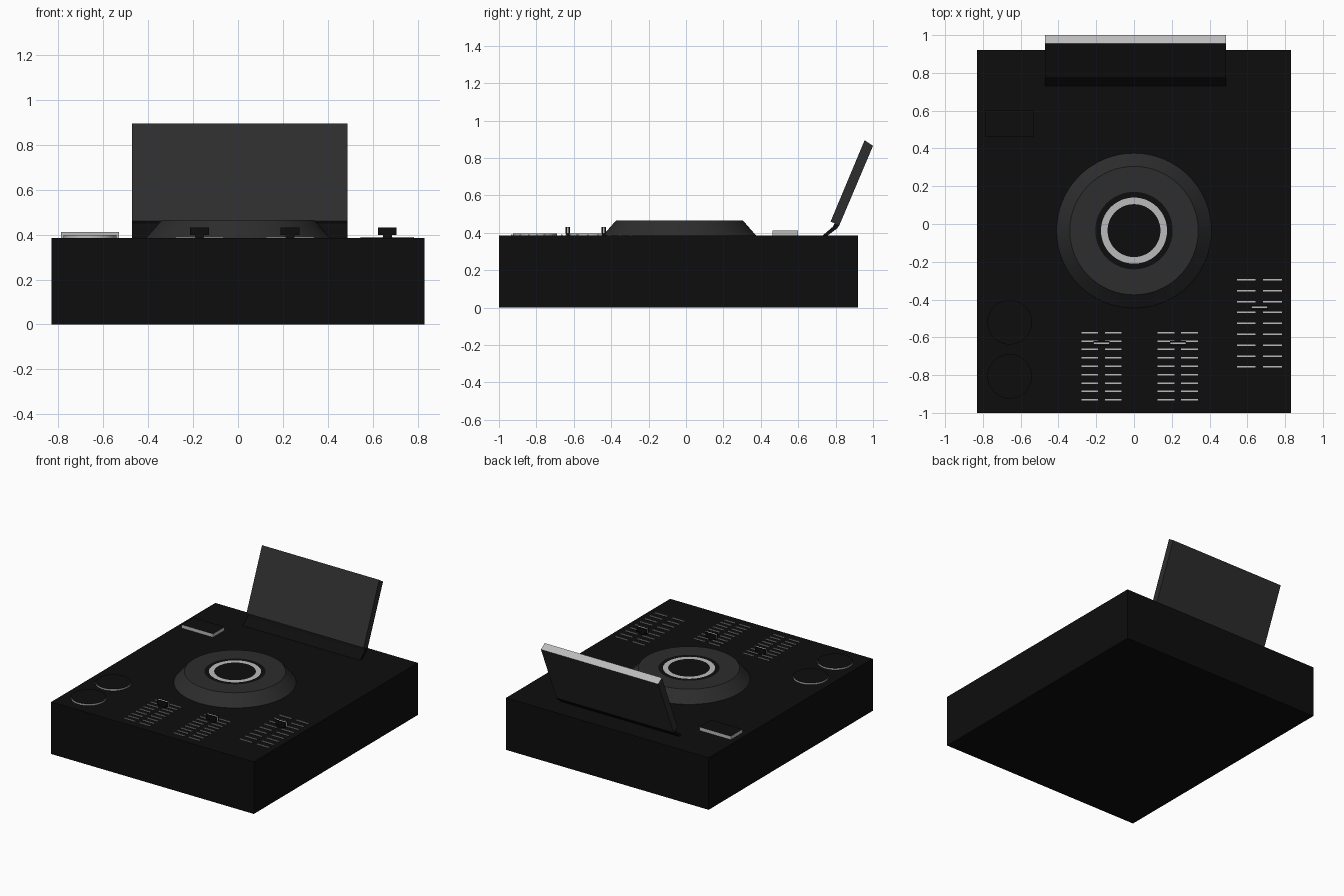
import bpy, bmesh, math

if "Cube" in bpy.data.objects:
    bpy.data.objects.remove(bpy.data.objects["Cube"])


def material(name, v):
    m = bpy.data.materials.new(name)
    m.diffuse_color = (v, v, v, 1)
    m.use_nodes = True
    m.node_tree.nodes["Principled BSDF"].inputs["Base Color"].default_value = m.diffuse_color
    return m


BLACK = material("black_plastic", 0.004)
GREY = material("dark_grey", 0.026)
LIGHT = material("light_trim", 0.5)
TOP = 0.385  # height of the deck surface


def finish(name, bm, mats, smooth=False):
    bmesh.ops.recalc_face_normals(bm, faces=bm.faces)
    me = bpy.data.meshes.new(name)
    bm.to_mesh(me)
    bm.free()
    for m in mats:
        me.materials.append(m)
    ob = bpy.data.objects.new(name, me)
    bpy.context.collection.objects.link(ob)
    if smooth:
        bpy.ops.object.select_all(action='DESELECT')
        ob.select_set(True)
        bpy.context.view_layer.objects.active = ob
        bpy.ops.object.shade_smooth_by_angle(angle=math.radians(30))
    return ob


def add_box(bm, x0, x1, y0, y1, z0, z1, mat=0):
    vs = bmesh.ops.create_cube(bm, size=1)["verts"]
    for v in vs:
        v.co = (x0 + (v.co.x + 0.5) * (x1 - x0),
                y0 + (v.co.y + 0.5) * (y1 - y0),
                z0 + (v.co.z + 0.5) * (z1 - z0))
    for f in {f for v in vs for f in v.link_faces}:
        f.material_index = mat


def box(name, dims, mats):
    bm = bmesh.new()
    add_box(bm, *dims)
    return finish(name, bm, mats)


def lathe(name, cx, cy, profile, mats, band_mats, seg=64):
    """Revolve (radius, z) points; radius 0 closes the end. band_mats per band."""
    bm = bmesh.new()
    rings = []
    for r, z in profile:
        n = 1 if r == 0 else seg
        rings.append([bm.verts.new((cx + r * math.cos(2 * math.pi * i / seg),
                                    cy + r * math.sin(2 * math.pi * i / seg), z))
                      for i in range(n)])
    for a, b, m in zip(rings, rings[1:], band_mats):
        for i in range(seg):
            j = (i + 1) % seg
            quad = [a[i % len(a)], a[j % len(a)], b[j % len(b)], b[i % len(b)]]
            bm.faces.new(list(dict.fromkeys(quad))).material_index = m
    return finish(name, bm, mats, True)


def extrude_x(name, pts, x0, x1, mats, edge_mats):
    """Extrude a (y, z) outline along x; edge_mats gives a slot per outline edge."""
    bm = bmesh.new()
    a = [bm.verts.new((x0, y, z)) for y, z in pts]
    b = [bm.verts.new((x1, y, z)) for y, z in pts]
    bm.faces.new(a)
    bm.faces.new(b[::-1])
    for i, m in enumerate(edge_mats):
        j = (i + 1) % len(pts)
        bm.faces.new((a[i], a[j], b[j], b[i])).material_index = m
    return finish(name, bm, mats)


# Main case
box("case", (-0.83, 0.83, -1.0, 0.92, 0, TOP), [BLACK])

# Jog wheel with sloped rim, dark well and light ring
lathe("jog_wheel", 0, -0.035,
      [(0.41, TOP), (0.34, 0.465), (0.205, 0.465), (0.175, 0.465),
       (0.14, 0.465), (0, 0.465)],
      [GREY, BLACK, LIGHT], [0, 0, 1, 2, 1])

# Tilted screen with a light top edge, and its hinge
extrude_x("screen", [(0.773, 0.46), (0.955, 0.895), (1.0, 0.865), (0.82, 0.44)],
          -0.472, 0.488, [GREY, LIGHT], [0, 1, 0, 0])
extrude_x("screen_hinge", [(0.73, TOP), (0.785, 0.432), (0.795, 0.452),
                           (0.82, 0.442), (0.81, 0.425), (0.757, TOP)],
          -0.472, 0.488, [BLACK], [0] * 6)

# Round buttons: light sides, black caps
for i, y in enumerate((-0.807, -0.52)):
    lathe(f"round_button_{i + 1}", -0.658, y,
          [(0.118, TOP), (0.118, 0.397), (0, 0.397)], [BLACK, LIGHT], [1, 0])

# Square button: light sides, black cap
button = box("square_button", (-0.787, -0.529, 0.463, 0.60, TOP, 0.411), [LIGHT, BLACK])
for p in button.data.polygons:
    if p.normal.z > 0.5:
        p.material_index = 1


# Sliders: two columns of tick marks and a striped handle on a stem
def slider(name, cx, half, gap, y_top, step, y_handle):
    bm = bmesh.new()
    for row in range(9):
        y = y_top - row * step
        for x0, x1 in ((-half, -gap), (gap, half)):
            add_box(bm, cx + x0, cx + x1, y - 0.004, y + 0.004, TOP - 0.005, 0.390)
    finish(name + "_ticks", bm, [LIGHT])
    bm = bmesh.new()
    add_box(bm, cx - 0.02, cx + 0.02, y_handle - 0.01, y_handle + 0.01, TOP, 0.398)
    for y0, y1, m in ((-0.012, -0.004, 0), (-0.004, 0.004, 1), (0.004, 0.012, 0)):
        add_box(bm, cx - 0.042, cx + 0.042, y_handle + y0, y_handle + y1, 0.397, 0.432, m)
    finish(name + "_handle", bm, [BLACK, LIGHT])


slider("left_fader", -0.172, 0.107, 0.018, -0.575, 0.0445, -0.632)
slider("right_fader", 0.232, 0.107, 0.018, -0.575, 0.0445, -0.632)
slider("pitch_fader", 0.664, 0.12, 0.02, -0.295, 0.0577, -0.44)
